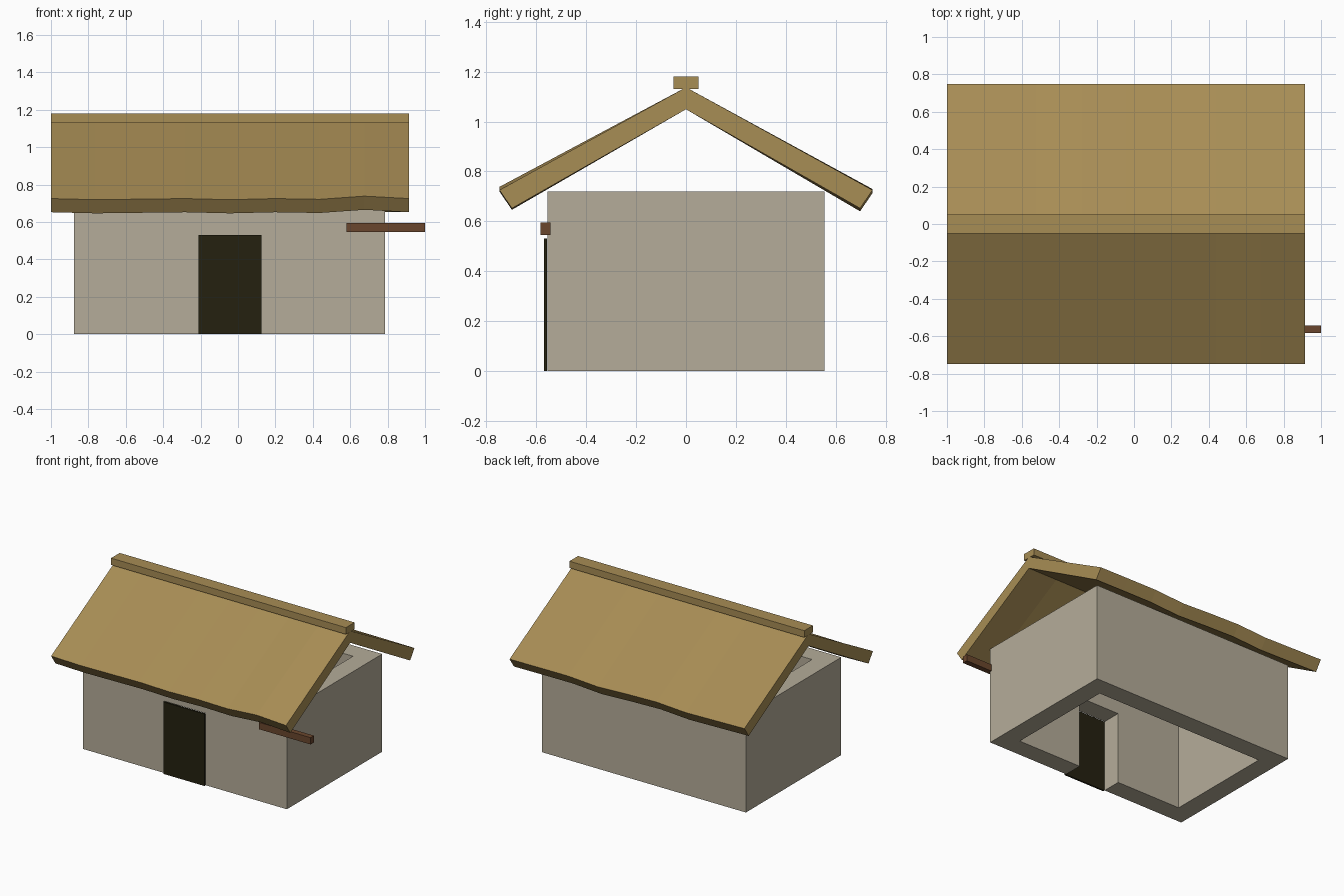
import bpy
import bmesh

if "Cube" in bpy.data.objects:
    bpy.data.objects.remove(bpy.data.objects["Cube"], do_unlink=True)


def material(name, rgb):
    m = bpy.data.materials.new(name)
    m.use_nodes = True
    m.diffuse_color = (*rgb, 1)
    m.node_tree.nodes["Principled BSDF"].inputs["Base Color"].default_value = (*rgb, 1)
    return m


plaster = material("plaster", (0.46, 0.415, 0.32))
straw = material("straw", (0.39, 0.266, 0.09))
wood = material("brown wood", (0.144, 0.061, 0.026))
dark = material("dark door", (0.018, 0.015, 0.005))


def add_object(name, bm, mat):
    bmesh.ops.recalc_face_normals(bm, faces=bm.faces)
    mesh = bpy.data.meshes.new(name)
    bm.to_mesh(mesh)
    bm.free()
    mesh.materials.append(mat)
    obj = bpy.data.objects.new(name, mesh)
    bpy.context.collection.objects.link(obj)
    return obj


def box(name, x, y, z, mat):
    """Box from its ranges along each axis."""
    bm = bmesh.new()
    bmesh.ops.create_cube(bm, size=1)
    for v in bm.verts:
        v.co = [r[0] if c < 0 else r[1] for c, r in zip(v.co, (x, y, z))]
    return add_object(name, bm, mat)


def cut(obj, cutter):
    """Subtract the cutter, then discard it."""
    cutter.hide_render = True
    mod = obj.modifiers.new("cut", "BOOLEAN")
    mod.operation = "DIFFERENCE"
    mod.solver = "EXACT"
    mod.object = cutter
    bpy.context.view_layer.objects.active = obj
    bpy.ops.object.modifier_apply(modifier=mod.name)
    bpy.data.objects.remove(cutter, do_unlink=True)


# Hollow walls, open above and below, with a doorway in the front
X0, X1, Y, T = -0.877, 0.787, 0.555, 0.14
DOOR_X, DOOR_TOP = (-0.21, 0.125), 0.53
walls = box("walls", (X0, X1), (-Y, Y), (0, 0.72), plaster)
cut(walls, box("room_cutter", (X0 + T, X1 - T), (T - Y, Y - T), (-1, 2), plaster))
cut(walls, box("doorway_cutter", DOOR_X, (-1, -0.2), (-1, DOOR_TOP), plaster))

# Door panel and projecting pole
box("door", DOOR_X, (-0.57, -0.557), (0, DOOR_TOP), dark)
box("pole", (0.58, 1.0), (-0.583, -0.543), (0.545, 0.595), wood)

# Thatch slopes, with slightly uneven eaves
ROOF_X = (-1.0, 0.915)


def thatch(name, side, waves):
    bm = bmesh.new()
    rings = []
    for i, w in enumerate(waves):
        x = ROOF_X[0] + (ROOF_X[1] - ROOF_X[0]) * i / (len(waves) - 1)
        profile = [(0, 1.137), (0.748, 0.725 + w), (0.698, 0.652 + w), (0, 1.049)]
        rings.append([bm.verts.new((x, side * y, z)) for y, z in profile])
    for a, b in zip(rings, rings[1:]):
        for j in range(4):
            k = (j + 1) % 4
            bm.faces.new((a[j], a[k], b[k], b[j]))
    bm.faces.new(rings[0])
    bm.faces.new(rings[-1])
    return add_object(name, bm, straw)


thatch("front_thatch", -1, [0, -.006, -.003, 0, -.006, 0, -.004, .013, 0])
thatch("back_thatch", 1, [0, -.005, -.01, .004, -.002, -.012, .003, .002, 0])

# Ridge cap
box("ridge_cap", ROOF_X, (-0.05, 0.05), (1.13, 1.18), straw)
